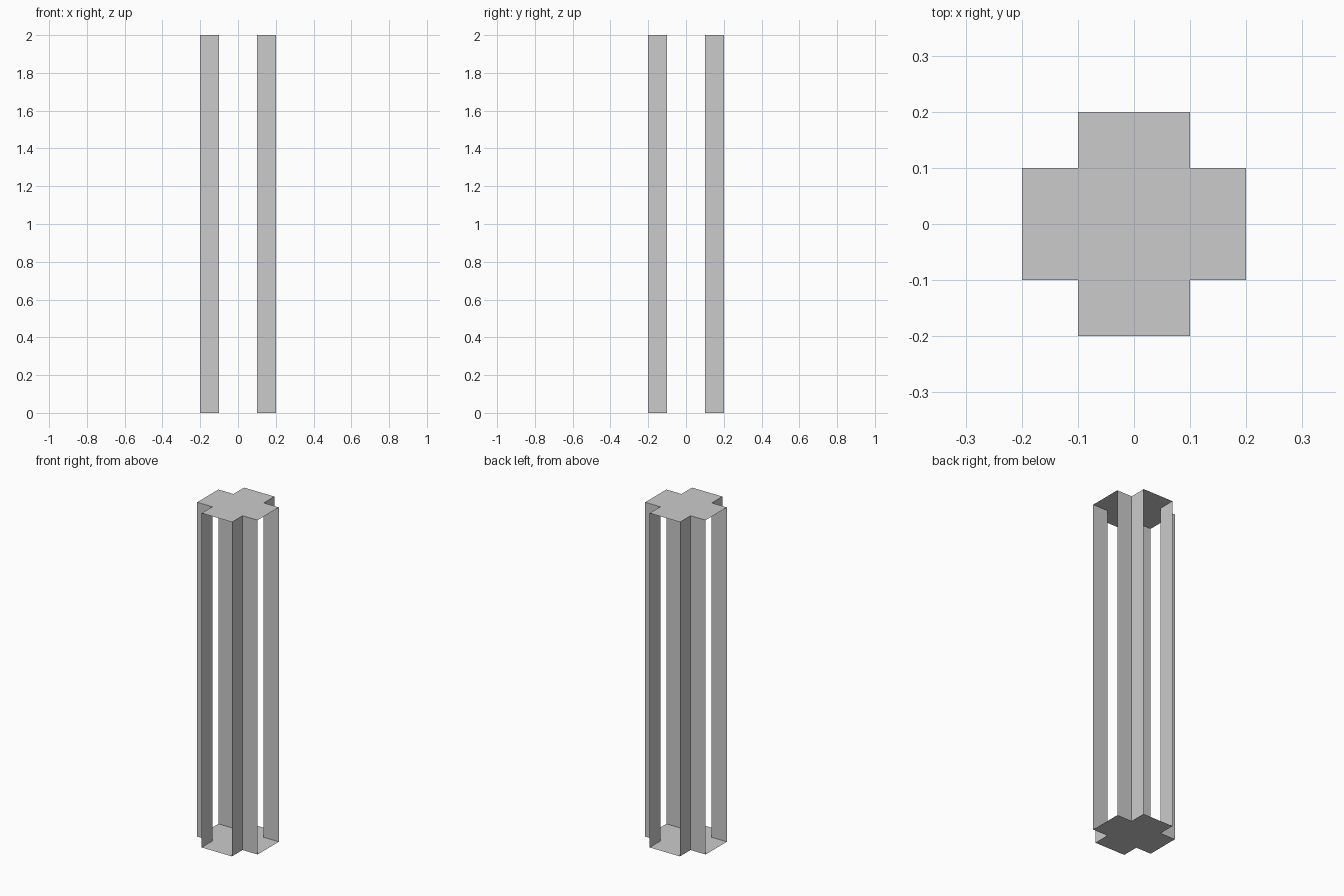
import bpy, bmesh

if "Cube" in bpy.data.objects:
    bpy.data.objects.remove(bpy.data.objects["Cube"])

IN, OUT, H = 0.1, 0.2, 2.0


def make(name, build):
    bm = bmesh.new()
    build(bm)
    mesh = bpy.data.meshes.new(name)
    bm.to_mesh(mesh)
    bm.free()
    obj = bpy.data.objects.new(name, mesh)
    bpy.context.collection.objects.link(obj)
    return obj


# Cross outline, counter-clockwise: three points per notch
outline = []
x, y = 1, 0
for _ in range(4):
    for a, b in ((OUT, IN), (IN, IN), (IN, OUT)):
        outline.append((a * x - b * y, a * y + b * x))
    x, y = -y, x


# Cross-shaped end caps
def cap(z, up):
    def build(bm):
        pts = outline if up else outline[::-1]
        bm.faces.new([bm.verts.new((px, py, z)) for px, py in pts])
    return build


make("top_cap", cap(H, True))
make("bottom_cap", cap(0, False))


# Thin L-shaped corner walls in the notches; the arm ends stay open
def corner(pts):
    def build(bm):
        low = [bm.verts.new((px, py, 0)) for px, py in pts]
        high = [bm.verts.new((px, py, H)) for px, py in pts]
        for i in range(2):
            bm.faces.new((low[i], low[i + 1], high[i + 1], high[i]))
    return build


for i, side in enumerate(("back_right", "back_left", "front_left", "front_right")):
    make("corner_wall_" + side, corner(outline[3 * i:3 * i + 3]))
